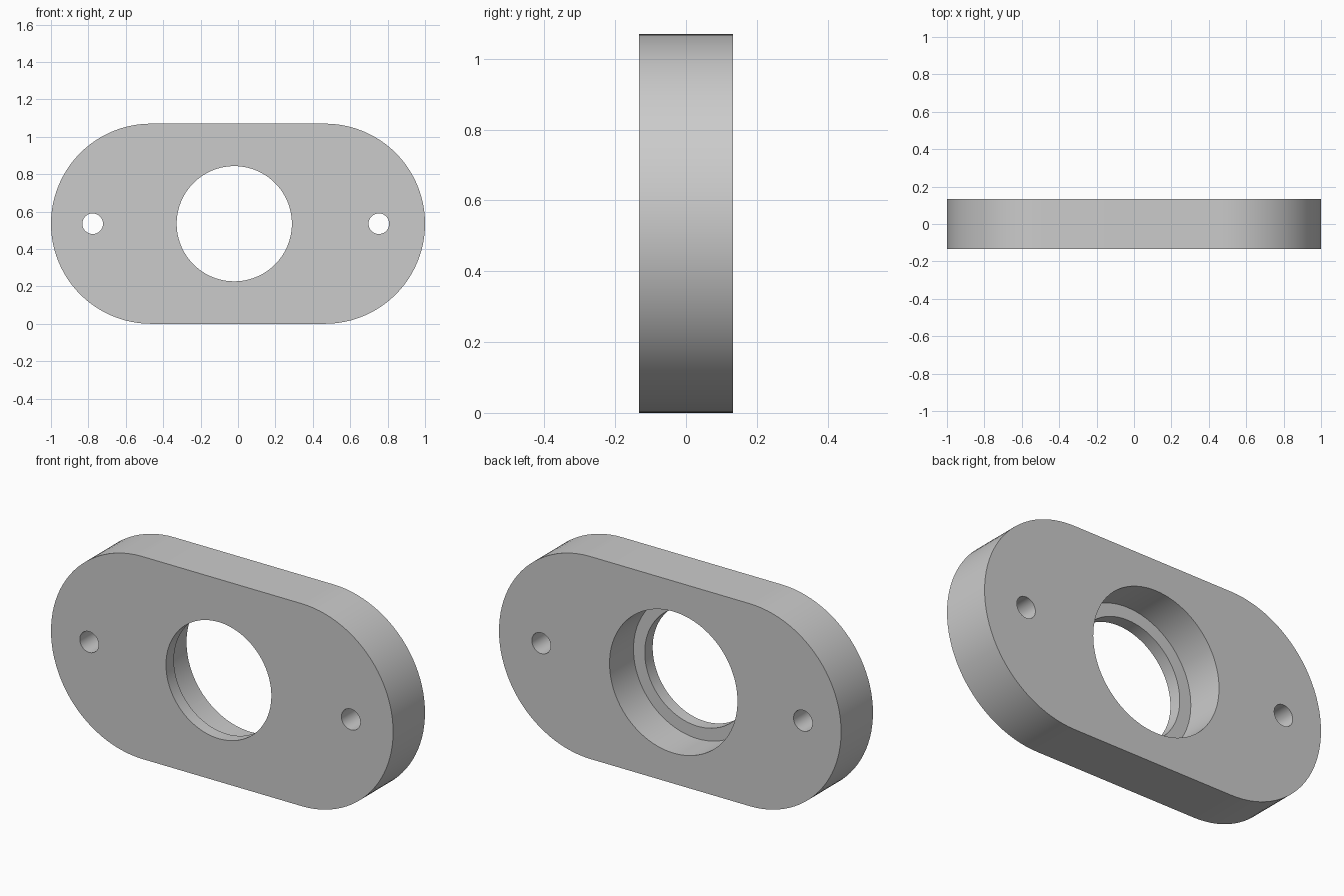
import bpy
import bmesh
from math import cos, sin, pi, radians
from mathutils import Matrix

cube = bpy.data.objects.get("Cube")
if cube:
    bpy.data.objects.remove(cube, do_unlink=True)

RADIUS = 0.535            # rounded ends, also half the height
END_X = 1 - RADIUS        # centres of the rounded ends
HALF_DEPTH = 0.133
BORE_X = -0.02
LIP_BACK = -0.067         # floor of the counterbore
ARC_STEPS = 48


def add_object(name, bm):
    bmesh.ops.recalc_face_normals(bm, faces=bm.faces)
    mesh = bpy.data.meshes.new(name)
    bm.to_mesh(mesh)
    bm.free()
    obj = bpy.data.objects.new(name, mesh)
    bpy.context.collection.objects.link(obj)
    return obj


def cut_hole(target, name, x, radius, y_from, y_to):
    """Cut a round hole along y through the target."""
    bm = bmesh.new()
    place = Matrix.Translation((x, (y_from + y_to) / 2, RADIUS)) @ Matrix.Rotation(radians(90), 4, 'X')
    bmesh.ops.create_cone(bm, cap_ends=True, segments=96, radius1=radius,
                          radius2=radius, depth=y_to - y_from, matrix=place)
    cutter = add_object(name, bm)
    cutter.hide_render = True
    mod = target.modifiers.new(name, 'BOOLEAN')
    mod.operation = 'DIFFERENCE'
    mod.solver = 'EXACT'
    mod.object = cutter
    bpy.ops.object.modifier_apply(modifier=mod.name)
    bpy.data.objects.remove(cutter, do_unlink=True)


# Plain grey metal
grey = bpy.data.materials.new("grey")
grey.use_nodes = True
colour = (0.6, 0.6, 0.6, 1)
grey.diffuse_color = colour
grey.node_tree.nodes["Principled BSDF"].inputs["Base Color"].default_value = colour

# Flange plate: a stadium outline extruded through its depth
bm = bmesh.new()
outline = []
for centre, start in ((END_X, -pi / 2), (-END_X, pi / 2)):
    for i in range(ARC_STEPS + 1):
        a = start + pi * i / ARC_STEPS
        outline.append(bm.verts.new((centre + RADIUS * cos(a), -HALF_DEPTH, RADIUS + RADIUS * sin(a))))
front = bm.faces.new(outline)
extruded = bmesh.ops.extrude_face_region(bm, geom=[front], use_keep_orig=True)
moved = [v for v in extruded["geom"] if isinstance(v, bmesh.types.BMVert)]
bmesh.ops.translate(bm, verts=moved, vec=(0, 2 * HALF_DEPTH, 0))
plate = add_object("flange_plate", bm)
plate.data.materials.append(grey)

bpy.ops.object.select_all(action='DESELECT')
plate.select_set(True)
bpy.context.view_layer.objects.active = plate

# Centre bore, wider counterbore from the back, and two bolt holes
cut_hole(plate, "bore", BORE_X, 0.308, -0.3, 0.3)
cut_hole(plate, "counterbore", BORE_X, 0.374, LIP_BACK, 0.3)
for side, x in (("right", -0.777), ("left", 0.753)):
    cut_hole(plate, side + "_bolt_hole", x, 0.055, -0.3, 0.3)

bpy.ops.object.shade_smooth_by_angle(angle=radians(30))
